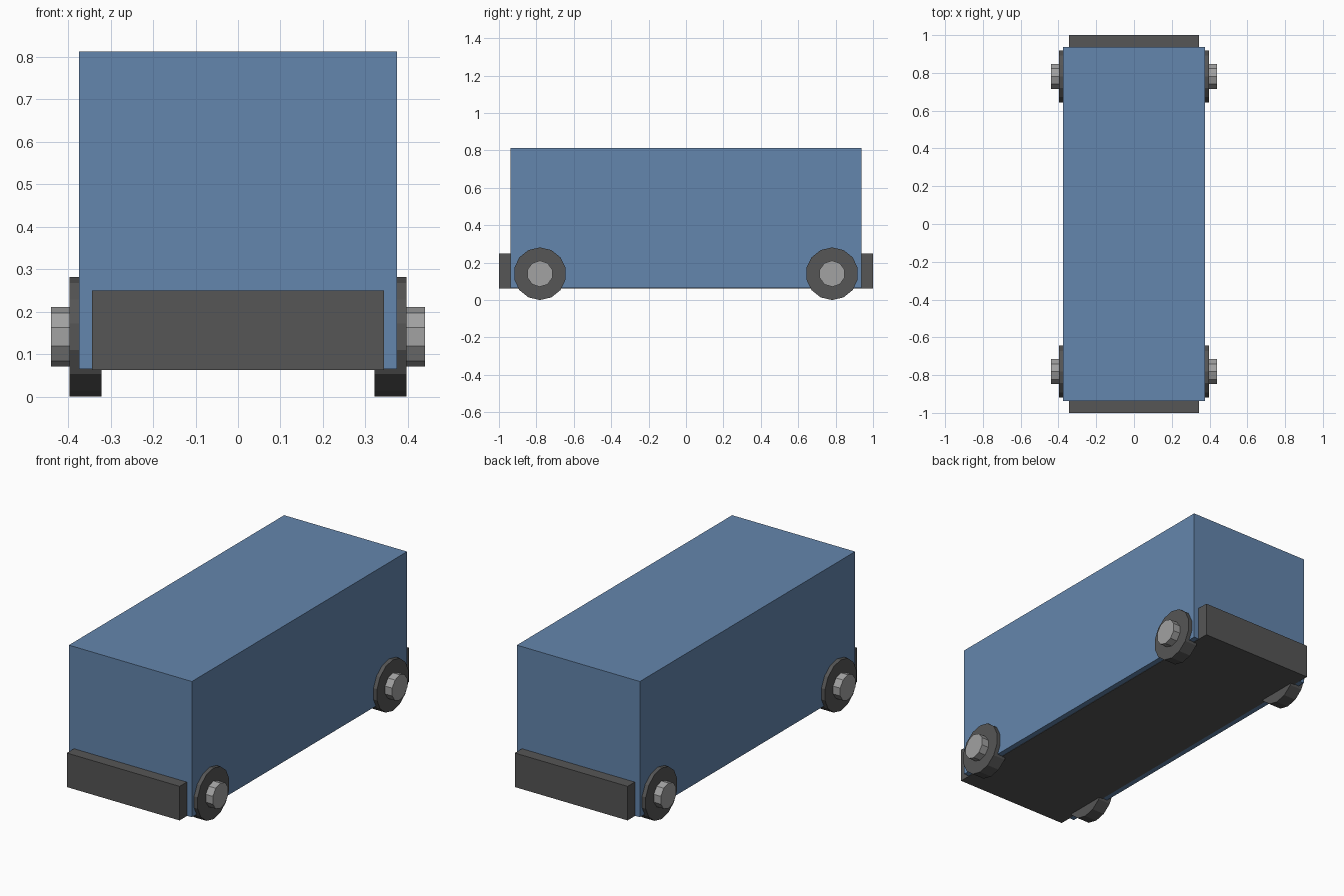
import bpy
import math

if "Cube" in bpy.data.objects:
    bpy.data.objects.remove(bpy.data.objects["Cube"])


def material(name, rgb):
    m = bpy.data.materials.new(name)
    m.diffuse_color = (*rgb, 1.0)
    m.use_nodes = True
    m.node_tree.nodes["Principled BSDF"].inputs["Base Color"].default_value = m.diffuse_color
    return m


BLUE = material("body blue", (0.127, 0.238, 0.418))
DARK = material("dark grey", (0.092, 0.092, 0.092))
GREY = material("hub grey", (0.36, 0.36, 0.36))


def finish(name, mat):
    ob = bpy.context.object
    ob.name = name
    ob.data.materials.append(mat)
    return ob


def box(name, half_x, half_y, z0, z1, mat):
    bpy.ops.mesh.primitive_cube_add(size=1, location=(0, 0, (z0 + z1) / 2))
    ob = finish(name, mat)
    ob.scale = (2 * half_x, 2 * half_y, z1 - z0)
    return ob


def disc(name, side, x0, x1, y, z, radius, sides, mat):
    # Cylinder lying along x, with a corner pointing straight up
    bpy.ops.mesh.primitive_cylinder_add(
        vertices=sides, radius=radius, depth=x1 - x0,
        location=(side * (x0 + x1) / 2, y, z),
        rotation=(math.pi / 2, 0, math.pi / 2))
    return finish(name, mat)


# Van body, and the chassis whose ends form the bumpers
box("body", 0.375, 0.9375, 0.0645, 0.8125, BLUE)
box("chassis_bumpers", 0.344, 1.0, 0.0625, 0.25, DARK)

# Four wheels with protruding hubs
R = 0.1406
for side, s_name in ((-1, "left"), (1, "right")):
    for y, y_name in ((-0.781, "front"), (0.781, "rear")):
        tag = f"{y_name}_{s_name}"
        disc(f"{tag}_wheel", side, 0.322, 0.397, y, R, R, 14, DARK)
        disc(f"{tag}_hub", side, 0.36, 0.44, y, R, 0.07, 10, GREY)
